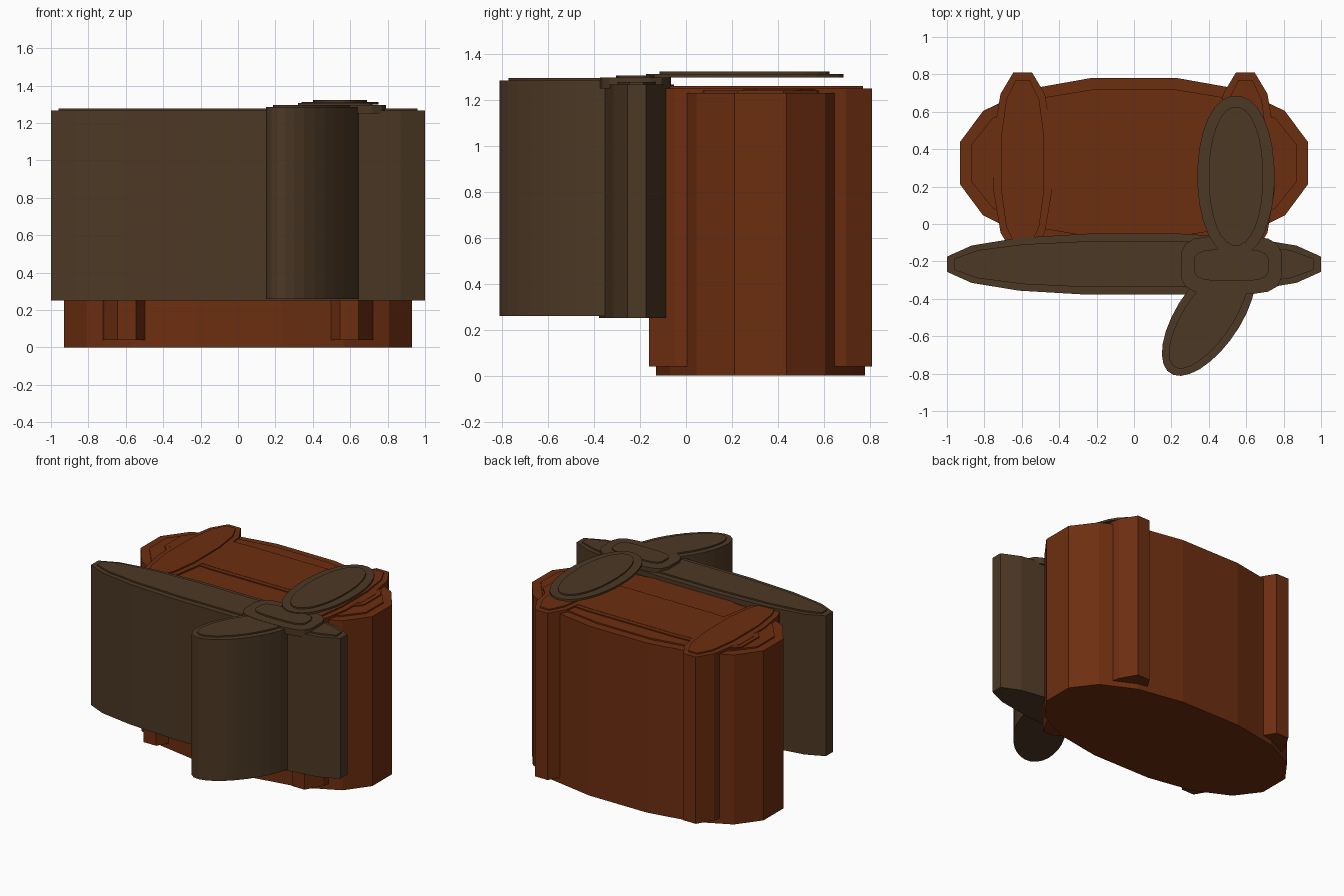
import bpy, bmesh, math

if "Cube" in bpy.data.objects:
    bpy.data.objects.remove(bpy.data.objects["Cube"])


def material(name, rgb):
    m = bpy.data.materials.new(name)
    m.diffuse_color = (*rgb, 1)
    m.use_nodes = True
    m.node_tree.nodes["Principled BSDF"].inputs["Base Color"].default_value = m.diffuse_color
    return m


RUST = material("rust_brown", (0.152, 0.027, 0.0052))
DARK = material("dark_brown", (0.073, 0.040, 0.018))


def outline(hx, hy, n, p):
    """Superellipse with flat ends, scaled so its extents are exactly hx, hy."""
    pts = []
    for i in range(n):
        a = 2 * math.pi * (i + 0.5) / n
        c, s = math.cos(a), math.sin(a)
        pts.append((math.copysign(abs(c) ** p, c), math.copysign(abs(s) ** p, s)))
    m = max(x for x, _ in pts)
    k = max(y for _, y in pts)
    return [(x / m * hx, y / k * hy) for x, y in pts]


def slab(name, mat, centre, half, z0, z1, n=16, p=0.86, inset=0.04, cap=0.01, angle=0):
    """Upright prism with a slightly smaller raised cap on its top."""
    bm = bmesh.new()
    ca, sa = math.cos(angle), math.sin(angle)

    def place(pts, z):
        return [bm.verts.new((centre[0] + x * ca - y * sa,
                              centre[1] + x * sa + y * ca, z)) for x, y in pts]

    def bridge(a, b):
        for i in range(n):
            j = (i + 1) % n
            bm.faces.new((a[i], a[j], b[j], b[i]))

    big = outline(half[0], half[1], n, p)
    small = outline(half[0] - inset, half[1] - inset, n, p)
    rings = [place(big, z0), place(big, z1), place(small, z1), place(small, z1 + cap)]
    for a, b in zip(rings, rings[1:]):
        bridge(a, b)
    bm.faces.new(rings[0][::-1])
    bm.faces.new(rings[-1])
    bmesh.ops.recalc_face_normals(bm, faces=bm.faces)
    me = bpy.data.meshes.new(name)
    bm.to_mesh(me)
    bm.free()
    me.materials.append(mat)
    ob = bpy.data.objects.new(name, me)
    bpy.context.collection.objects.link(ob)
    return ob


# rust coloured body with a raised panel and two side lugs
slab("body", RUST, (0, 0.325), (0.93, 0.455), 0, 1.23, inset=0.06)
slab("body_panel", RUST, (0, 0.40), (0.80, 0.22), 1.22, 1.248, p=0.5, inset=0.03, cap=0.002)
for side, label in ((-1, "left"), (1, "right")):
    slab(label + "_lug", RUST, (side * 0.595, 0.325), (0.155, 0.485), 0.04, 1.25, n=12)

# long dark blade across the front
slab("blade", DARK, (0, -0.215), (1.0, 0.163), 0.25, 1.268)

# slanted front leaf, joining block and floating rear leaf
slab("front_leaf", DARK, (0.40, -0.49), (0.169, 0.369), 0.26, 1.285,
     n=28, p=1, angle=math.radians(-34))
slab("joint_block", DARK, (0.52, -0.22), (0.27, 0.155), 1.25, 1.297, p=0.55, inset=0.07)
slab("rear_leaf", DARK, (0.545, 0.255), (0.205, 0.43), 1.298, 1.313, n=28, p=0.95, inset=0.06)
